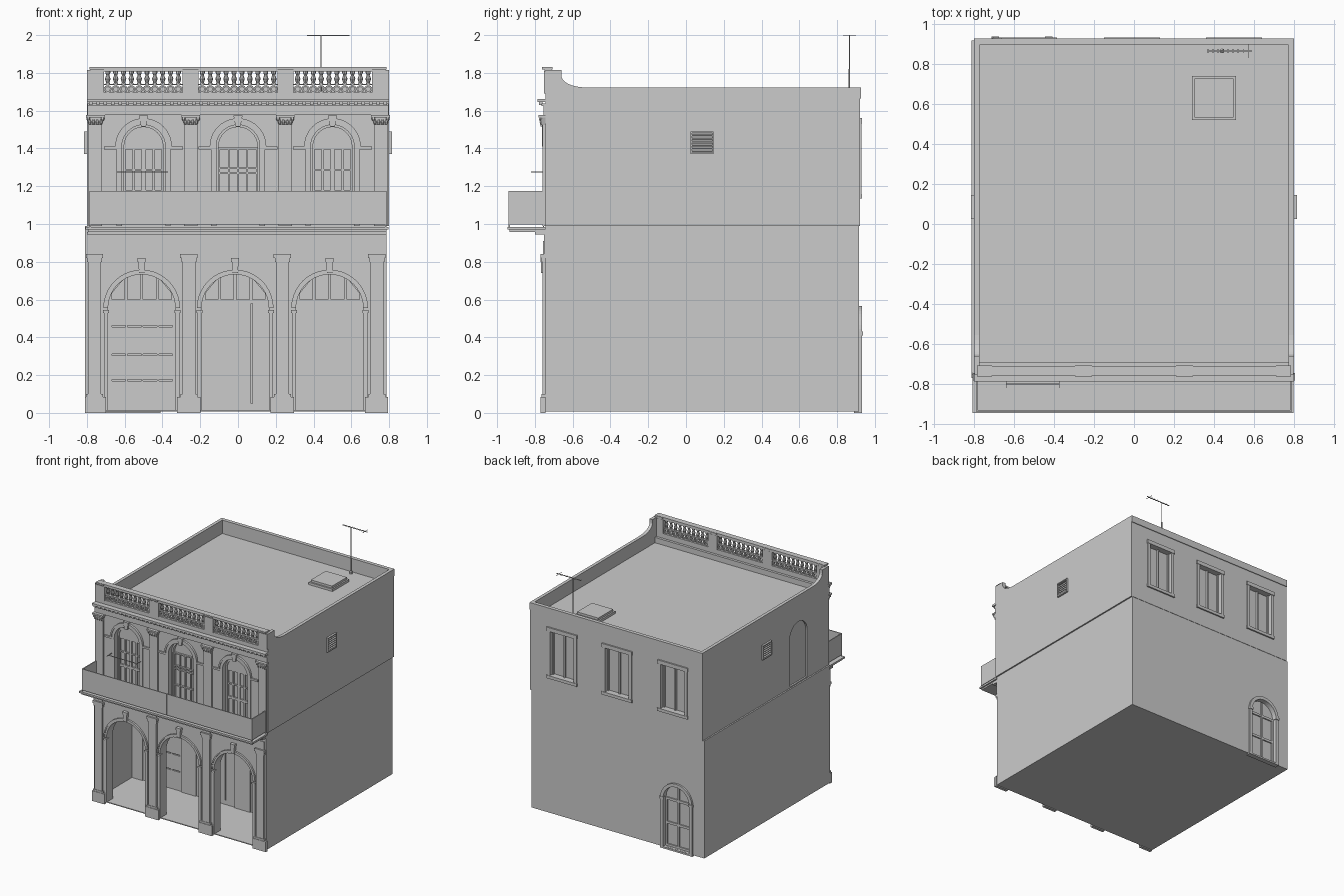
import bpy, bmesh, math

if "Cube" in bpy.data.objects:
    bpy.data.objects.remove(bpy.data.objects["Cube"])

GREY = (0.6, 0.6, 0.6, 1)
stone = bpy.data.materials.new("pale grey stone")
stone.use_nodes = True
stone.diffuse_color = GREY
stone.node_tree.nodes["Principled BSDF"].inputs["Base Color"].default_value = GREY


def finish(name, bm):
    bmesh.ops.recalc_face_normals(bm, faces=bm.faces)
    mesh = bpy.data.meshes.new(name)
    bm.to_mesh(mesh)
    bm.free()
    mesh.materials.append(stone)
    obj = bpy.data.objects.new(name, mesh)
    bpy.context.collection.objects.link(obj)
    return obj


def prism(name, pts, axis, a, b):
    """Extrude a 2D outline along an axis from a to b."""
    place = {"x": lambda p, t: (t, p[0], p[1]),
             "y": lambda p, t: (p[0], t, p[1]),
             "z": lambda p, t: (p[0], p[1], t)}[axis]
    bm = bmesh.new()
    low = [bm.verts.new(place(p, a)) for p in pts]
    top = [bm.verts.new(place(p, b)) for p in pts]
    bm.faces.new(low)
    bm.faces.new(top)
    for i in range(len(pts)):
        j = (i + 1) % len(pts)
        bm.faces.new((low[i], low[j], top[j], top[i]))
    return finish(name, bm)


def box(name, x0, x1, y0, y1, z0, z1):
    return prism(name, [(x0, y0), (x1, y0), (x1, y1), (x0, y1)], "z", z0, z1)


def lathe(name, profile, x, y, sides=8):
    """Turn (radius, height) pairs around an upright axis."""
    bm = bmesh.new()
    rings = [[bm.verts.new((x + r * math.cos(math.tau * k / sides),
                            y + r * math.sin(math.tau * k / sides), z))
              for k in range(sides)] for r, z in profile]
    bm.faces.new(rings[0])
    bm.faces.new(rings[-1])
    for lo, hi in zip(rings, rings[1:]):
        for k in range(sides):
            n = (k + 1) % sides
            bm.faces.new((lo[k], lo[n], hi[n], hi[k]))
    return finish(name, bm)


def arch(c, half, bottom, spring, n=20):
    arc = [(c + half * math.cos(math.pi * k / n), spring + half * math.sin(math.pi * k / n))
           for k in range(n + 1)]
    if bottom < spring:
        arc = [(c + half, bottom)] + arc + [(c - half, bottom)]
    return arc


def arch_band(name, c, r_in, r_out, bottom, spring, y0, y1):
    ring = arch(c, r_out, bottom, spring) + arch(c, r_in, bottom, spring)[::-1]
    return prism(name, ring, "y", y0, y1)


def cut(target, cutter):
    mod = target.modifiers.new("cut", "BOOLEAN")
    mod.operation, mod.solver, mod.object = "DIFFERENCE", "EXACT", cutter
    graph = bpy.context.evaluated_depsgraph_get()
    mesh = bpy.data.meshes.new_from_object(target.evaluated_get(graph))
    target.modifiers.clear()
    target.data = mesh
    bpy.data.objects.remove(cutter)


FRONT, BACK, ROOF = -0.745, 0.92, 1.61
LEFT_END, RIGHT_END = 0.787, -0.811
PORCH = -0.28
DOORS = (-0.51, -0.015, 0.485)
PIERS = (-0.76, -0.26, 0.235, 0.735)
WINDOWS = (-0.5, 0, 0.5)
BACK_WINDOWS = (-0.525, -0.01, 0.5)
UPPER_PIERS = (-0.755, -0.25, 0.25, 0.755)

# Main walls, with the open arcade, windows and recesses cut in
lower = box("lower_walls", RIGHT_END, LEFT_END, FRONT, BACK - 0.003, 0.008, 0.99)
upper = box("upper_walls", -0.799, 0.799, FRONT, BACK, 0.99, ROOF)
cut(lower, box("cutter", -0.785, 0.76, -0.67, PORCH, 0.015, 0.86))
for c in DOORS:
    cut(lower, prism("cutter", arch(c, 0.178, 0.015, 0.555), "y", -1, PORCH + 0.03))
for c in WINDOWS:
    cut(upper, prism("cutter", arch(c, 0.115, 1.0, 1.41), "y", -1, FRONT + 0.06))
for c in BACK_WINDOWS:
    cut(upper, box("cutter", c - 0.11, c + 0.11, BACK - 0.04, 1, 1.16, 1.53))
cut(lower, prism("cutter", arch(-0.56, 0.12, 0.015, 0.42), "y", BACK - 0.03, 1))
cut(upper, prism("cutter", arch(-0.345, 0.115, 1.0, 1.39), "x", -1, -0.785))

# Porch doors with fanlights
for n, c in enumerate(DOORS):
    face = PORCH + 0.01
    door = prism("porch_door", arch(c, 0.18, 0.01, 0.555), "y", face, PORCH + 0.04)
    for k in range(4):
        x0 = c - 0.158 + k * 0.083
        x1 = x0 + 0.067
        h0, h1 = (0.57 + math.sqrt(0.17 ** 2 - (x - c) ** 2) for x in (x0, x1))
        cut(door, prism("cutter", [(x0, 0.6), (x1, 0.6), (x1, h1), (x0, h0)], "y", -1, face + 0.012))
        if n == 0:
            for z in (0.17, 0.305, 0.455):
                cut(door, box("cutter", x0, x1 + 0.006, -1, face + 0.01, z, z + 0.008))
    if n == 1:
        cut(door, box("cutter", c + 0.085, c + 0.093, -1, face + 0.01, 0.05, 0.58))

    # Arch mouldings, jamb strips, keystones
    arch_band("door_arch", c, 0.178, 0.203, 0.555, 0.555, FRONT - 0.01, FRONT + 0.02)
    arch_band("door_arch_bead", c, 0.193, 0.203, 0.555, 0.555, FRONT - 0.015, FRONT)
    for s in (-1, 1):
        a, b = sorted((c + s * 0.178, c + s * 0.2))
        box("door_jamb", a, b, FRONT - 0.008, FRONT + 0.02, 0.09, 0.53)
        box("door_jamb_foot", a, b, FRONT - 0.012, FRONT, 0.012, 0.09)
        box("door_impost", a - 0.005, b + 0.005, FRONT - 0.014, FRONT + 0.02, 0.53, 0.545)
    prism("door_keystone", [(c - 0.014, 0.74), (c + 0.014, 0.74), (c + 0.018, 0.80), (c - 0.018, 0.80)],
          "y", FRONT - 0.022, FRONT)
    box("door_keystone_cap", c - 0.021, c + 0.021, FRONT - 0.026, FRONT, 0.80, 0.82)

# Ground floor pilasters
for x in PIERS:
    for part, half, depth, z0, z1 in (("base", 0.062, 0.024, 0, 0.085), ("base_step", 0.045, 0.02, 0.085, 0.1),
                                      ("shaft", 0.035, 0.016, 0.1, 0.8), ("capital", 0.04, 0.02, 0.8, 0.82),
                                      ("capital_top", 0.046, 0.025, 0.82, 0.842), ("block", 0.036, 0.012, 0.842, 0.91)):
        box("lower_pilaster_" + part, max(x - half, RIGHT_END), min(x + half, 0.795), FRONT - depth, FRONT, z0, z1)
box("lower_band", RIGHT_END, LEFT_END, FRONT - 0.006, FRONT, 0.842, 0.95)

# Balcony with thin solid guard panels
box("balcony_moulding", -0.8, 0.787, -0.80, FRONT, 0.945, 0.958)
box("balcony_soffit", -0.795, 0.785, -0.935, FRONT, 0.958, 0.97)
box("balcony_slab", -0.808, 0.798, -0.945, FRONT, 0.97, 0.985)
for a, b in ((-0.787, -0.001), (0.001, 0.787)):
    box("balcony_front_panel", a, b, -0.94, -0.932, 0.998, 1.175)
for s in (-1, 1):
    a, b = sorted((s * 0.779, s * 0.787))
    box("balcony_side_panel", a, b, -0.94, FRONT, 0.998, 1.175)
    for y in (-0.936, -0.755):
        box("balcony_post", a, b, y - 0.003, y + 0.003, 0.98, 1.0)

# Upper windows with arched hoods
for n, c in enumerate(WINDOWS):
    y = FRONT + 0.05
    if n == 1:
        for k in range(5):
            x = c - 0.1 + k * 0.05
            box("sash_bar", x - 0.004, x + 0.004, y - 0.004, y + 0.01, 1.0, 1.4)
        for z in (1.0, 1.13, 1.265, 1.29, 1.395):
            box("sash_rail", c - 0.115, c + 0.115, y - 0.006, y + 0.01, z, z + 0.01)
    else:
        leaf = prism("balcony_door", arch(c, 0.116, 0.995, 1.41), "y", y - 0.012, y + 0.015)
        for k in (-0.095, -0.046, 0.012, 0.06):
            for z0, z1 in ((1.04, 1.16), (1.18, 1.28), (1.29, 1.395)):
                cut(leaf, box("cutter", c + k, c + k + 0.036, -1, y, z0, z1))
    arch_band("window_frame", c, 0.103, 0.115, 1.0, 1.41, y - 0.02, y + 0.01)
    arch_band("window_hood", c, 0.115, 0.148, 1.41, 1.41, FRONT - 0.012, FRONT)
    arch_band("window_hood_bead", c, 0.138, 0.15, 1.41, 1.41, FRONT - 0.018, FRONT)
    for s in (-1, 1):
        a, b = sorted((c + s * 0.115, c + s * 0.142))
        box("window_jamb", a, b, FRONT - 0.008, FRONT, 0.99, 1.395)
        a, b = sorted((c + s * 0.115, c + s * 0.21))
        box("window_impost", a, b, FRONT - 0.012, FRONT, 1.395, 1.41)
    prism("window_keystone", [(c - 0.013, 1.515), (c + 0.013, 1.515), (c + 0.024, 1.575), (c - 0.024, 1.575)],
          "y", FRONT - 0.025, FRONT)

# Upper pilasters with leafy capitals
for x in UPPER_PIERS:
    box("upper_pilaster", x - 0.036, x + 0.036, FRONT - 0.014, FRONT, 0.99, 1.525)
    prism("upper_capital", [(x - 0.034, 1.525), (x + 0.034, 1.525), (x + 0.046, 1.565), (x - 0.046, 1.565)],
          "y", FRONT - 0.022, FRONT)
    box("upper_capital_cap", x - 0.05, x + 0.05, FRONT - 0.036, FRONT, 1.565, 1.578)
    for k in range(4):
        lx = x - 0.03 + k * 0.02
        lathe("capital_leaf", [(0.005, 1.527), (0.009, 1.54), (0.004, 1.552)], lx, FRONT - 0.022, 6)
    for s in (-1, 1):
        lathe("capital_scroll", [(0.005, 1.545), (0.01, 1.555), (0.008, 1.566)], x + s * 0.038, FRONT - 0.025, 6)

# Main cornice and its small blocks
box("frieze", -0.797, 0.797, FRONT - 0.01, FRONT + 0.03, 1.578, 1.625)
box("cornice_bed", -0.797, 0.797, FRONT - 0.02, FRONT + 0.03, 1.625, 1.637)
for k in range(41):
    x = -0.78 + k * 0.039
    box("cornice_block", x - 0.009, x + 0.009, FRONT - 0.034, FRONT - 0.015, 1.63, 1.645)
box("cornice", -0.8, 0.8, FRONT - 0.042, FRONT + 0.03, 1.645, 1.662)

# Front parapet with turned balusters and a row of rings
box("parapet_base", -0.797, 0.797, FRONT, -0.713, ROOF, 1.695)
box("parapet_step", -0.78, 0.78, -0.713, -0.692, ROOF, 1.655)
box("parapet_rail", -0.78, 0.78, -0.75, -0.713, 1.808, 1.82)
box("parapet_coping", -0.785, 0.785, -0.757, -0.71, 1.82, 1.832)
for a, b in ((-0.797, -0.71), (-0.295, -0.21), (0.21, 0.295), (0.71, 0.797)):
    box("parapet_pier", a, b, -0.752, -0.712, 1.69, 1.81)
    box("parapet_pier_cap", max(a, -0.785), min(b, 0.785), -0.762, -0.706, 1.818, 1.83)
for a, b in ((-0.71, -0.295), (-0.21, 0.21), (0.295, 0.71)):
    box("baluster_sill", a, b, -0.744, -0.714, 1.735, 1.742)
    step = (b - a) / 10
    for k in range(10):
        x = a + (k + 0.5) * step
        lathe("baluster", [(0.012, 1.742), (0.009, 1.75), (0.015, 1.768), (0.008, 1.788), (0.013, 1.8), (0.013, 1.81)],
              x, -0.729)
        ring = [(x + r * math.cos(t), 1.715 + r * math.sin(t)) for r, ts in
                ((0.021, range(9)), (0.012, range(8, -1, -1))) for t in (math.tau * q / 8 for q in ts)]
        prism("parapet_ring", ring, "y", -0.738, -0.72)

# Side and back parapets
sweep = [(-0.66 + 0.13 * (1 - math.cos(t)), 1.785 - 0.062 * math.sin(t))
         for t in (math.pi / 2 * k / 8 for k in range(9))]
outline = [(BACK, ROOF), (FRONT, ROOF), (FRONT, 1.815), (-0.66, 1.815)] + sweep + [(BACK, 1.722)]
for s in (-1, 1):
    prism("side_parapet", outline, "x", s * 0.799, s * 0.772)
box("back_parapet", -0.799, 0.799, BACK - 0.025, BACK, ROOF, 1.722)
box("back_band", -0.799, 0.799, BACK, BACK + 0.006, 1.665, 1.722)

# Side vents with slats
for s in (-1, 1):
    for z0, z1 in ((1.37, 1.378), (1.482, 1.49)):
        box("vent_rail", *sorted((s * 0.79, s * 0.815)), 0.025, 0.145, z0, z1)
    for y in (0.025, 0.139):
        box("vent_stile", *sorted((s * 0.79, s * 0.815)), y, y + 0.006, 1.37, 1.49)
    for k in range(6):
        z = 1.38 + k * 0.017
        prism("vent_slat", [(s * 0.79, z + 0.013), (s * 0.812, z), (s * 0.812, z + 0.005), (s * 0.79, z + 0.018)],
              "y", 0.03, 0.14)

# Back windows
for c in BACK_WINDOWS:
    for s in (-1, 1):
        box("back_window_trim", *sorted((c + s * 0.11, c + s * 0.135)), BACK - 0.01, BACK + 0.008, 1.16, 1.53)
        box("back_window_stile", *sorted((c + s * 0.1, c + s * 0.11)), BACK - 0.04, BACK - 0.025, 1.16, 1.53)
    box("back_window_head", c - 0.14, c + 0.14, BACK - 0.01, BACK + 0.012, 1.53, 1.562)
    box("back_window_sill", c - 0.14, c + 0.14, BACK - 0.04, BACK + 0.012, 1.135, 1.16)
    box("back_window_mullion", c - 0.006, c + 0.006, BACK - 0.04, BACK - 0.025, 1.16, 1.53)

# Back door and its step
arch_band("back_door_frame", -0.56, 0.12, 0.147, 0.0, 0.42, BACK - 0.01, BACK + 0.012)
for s in (-1, 1):
    box("back_door_impost", *sorted((-0.56 + s * 0.115, -0.56 + s * 0.152)), BACK - 0.01, BACK + 0.016, 0.41, 0.43)
    box("back_door_stile", *sorted((-0.56 + s * 0.105, -0.56 + s * 0.12)), BACK - 0.03, BACK - 0.018, 0.012, 0.42)
box("back_door_mullion", -0.566, -0.554, BACK - 0.03, BACK - 0.018, 0.012, 0.53)
for z in (0.012, 0.2, 0.4):
    box("back_door_rail", -0.68, -0.44, BACK - 0.03, BACK - 0.02, z, z + 0.02)
box("back_door_step", -0.71, -0.41, BACK - 0.03, BACK + 0.012, 0, 0.014)

# Roof hatch
box("hatch_curb", 0.29, 0.51, 0.52, 0.74, ROOF, 1.63)
box("hatch_lid", 0.302, 0.498, 0.532, 0.728, 1.63, 1.648)

# Aerial
lathe("aerial_foot", [(0.012, ROOF), (0.012, 1.63), (0.004, 1.635), (0.004, 1.82)], 0.44, 0.865)
lathe("aerial_mast", [(0.0025, 1.8), (0.0025, 2.0)], 0.44, 0.865, 6)
box("aerial_boom", 0.365, 0.59, 0.8625, 0.8675, 1.995, 2.0)
for k in range(9):
    x = 0.37 + k * 0.025
    half = 0.035 if k == 8 else 0.01
    box("aerial_rod", x - 0.0015, x + 0.0015, 0.865 - half, 0.865 + half, 1.996, 1.999)

# Thin bar in front of one upper window
box("window_bar", -0.64, -0.37, -0.803, -0.798, 1.273, 1.278)
for x in (-0.638, -0.374):
    box("window_bar_arm", x - 0.002, x + 0.002, -0.82, FRONT, 1.273, 1.277)
